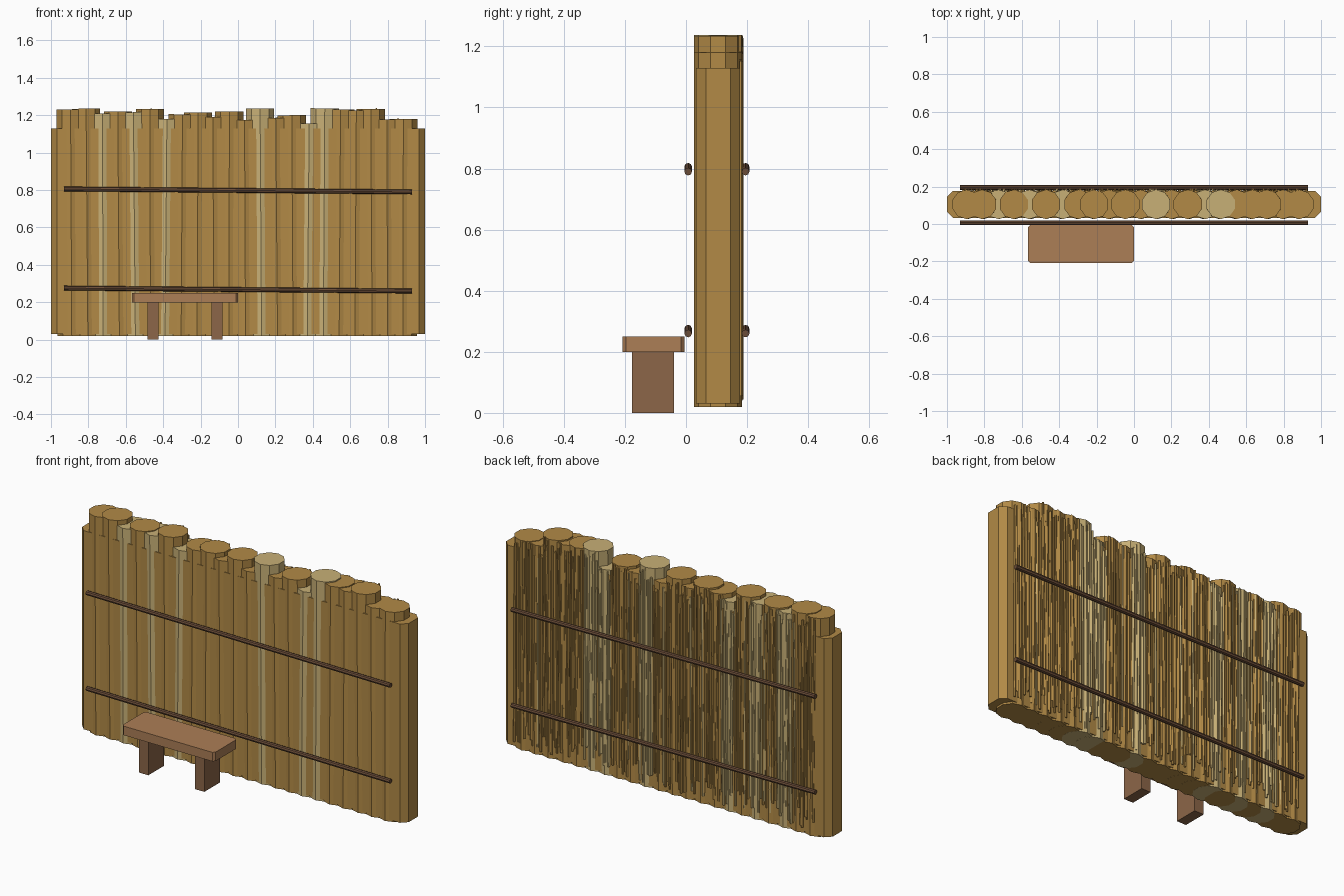
import bpy, bmesh, math, random
from mathutils import Vector, Matrix

random.seed(4)
cube = bpy.data.objects.get("Cube")
if cube:
    bpy.data.objects.remove(cube, do_unlink=True)


def material(name, srgb):
    col = [(c / 255 / 12.92) if c < 11 else ((c / 255 + 0.055) / 1.055) ** 2.4 for c in srgb] + [1]
    m = bpy.data.materials.new(name)
    m.use_nodes = True
    m.diffuse_color = col
    m.node_tree.nodes["Principled BSDF"].inputs["Base Color"].default_value = col
    return m


GOLD = material("golden_cane", (178, 138, 70))
PALE = material("pale_cane", (200, 176, 118))
SEAT = material("seat_wood", (172, 126, 86))
LEG = material("leg_wood", (140, 102, 72))
ROD = material("dark_rod", (106, 76, 55))


def finish(name, bm, mats):
    bmesh.ops.recalc_face_normals(bm, faces=bm.faces)
    me = bpy.data.meshes.new(name)
    bm.to_mesh(me)
    bm.free()
    for m in mats:
        me.materials.append(m)
    ob = bpy.data.objects.new(name, me)
    bpy.context.collection.objects.link(ob)
    return ob


def stick(bm, a, b, r, sides, mat=0, turn=0.0):
    """Straight prism from a to b."""
    a, b = Vector(a), Vector(b)
    d = b - a
    old = set(bm.faces)
    # A vertical prism keeps its flat sides facing front and back
    q = Vector((0, 0, 1)).rotation_difference(d).to_matrix().to_4x4()
    mtx = Matrix.Translation((a + b) / 2) @ q @ Matrix.Rotation(turn, 4, "Z")
    bmesh.ops.create_cone(bm, cap_ends=True, segments=sides, radius1=r, radius2=r,
                          depth=d.length, matrix=mtx)
    for f in set(bm.faces) - old:
        f.material_index = mat


def box(name, lo, hi, mat, chamfer=0.0):
    """Box with optional chamfered upright edges."""
    lo, hi = Vector(lo), Vector(hi)
    bm = bmesh.new()
    bmesh.ops.create_cube(bm, size=1, matrix=Matrix.Translation((lo + hi) / 2)
                          @ Matrix.Diagonal((*(hi - lo), 1)))
    if chamfer:
        upright = [e for e in bm.edges if abs(e.verts[0].co.z - e.verts[1].co.z) > 0.001]
        bmesh.ops.bevel(bm, geom=upright, offset=chamfer, segments=1, affect="EDGES")
    return finish(name, bm, [mat])


# Solid core of the fence with chamfered ends
MID = 0.105
box("fence_core", (-1, MID - 0.072, 0.03), (1, MID + 0.072, 1.13), GOLD, 0.032)

# Row of overlapping poles with uneven tops
tops = [1.23, 1.235, 1.21, 1.22, 1.216, 1.234, 1.18, 1.205, 1.215, 1.19, 1.22,
        1.175, 1.236, 1.185, 1.2, 1.155, 1.237, 1.23, 1.225, 1.233, 1.178, 1.181]
pale = {2, 4, 6, 12, 15, 16}
first, step = -0.892, 0.0845
bm = bmesh.new()
for i, top in enumerate(tops):
    x = first + i * step
    lean = random.uniform(-0.006, 0.006)
    stick(bm, (x - lean, MID, 0.02), (x + lean, MID, top), 0.079, 10,
          int(i in pale), math.pi / 10 * (10 % 4 == 0))
finish("fence_poles", bm, [GOLD, PALE])

# Thin straws covering the back
bm = bmesh.new()
count = 170
for i in range(count):
    x = -0.91 + 1.83 * i / (count - 1) + random.uniform(-0.004, 0.004)
    pole = min(len(tops) - 1, max(0, round((x - first) / step)))
    low = random.uniform(0.04, 0.16)
    high = tops[pole] + random.uniform(-0.07, 0.006)
    lean = random.uniform(-0.006, 0.006)
    y = MID + random.uniform(0.071, 0.077)
    stick(bm, (x - lean, y, low), (x + lean, y, high), random.uniform(0.004, 0.007), 5,
          int(pole in pale or random.random() < 0.12))
finish("back_straws", bm, [GOLD, PALE])

# Slightly sloping tie rods, two on each side
for side, y in (("front", 0.007), ("back", 0.195)):
    for level, z in (("lower", 0.268), ("upper", 0.798)):
        bm = bmesh.new()
        stick(bm, (-0.93, y, z + 0.008), (0.93, y, z - 0.008), 0.0125, 8)
        finish(f"{side}_{level}_rod", bm, [ROD])

# Bench
box("bench_seat", (-0.567, -0.208, 0.2), (0, -0.005, 0.25), SEAT, 0.012)
for side, x in (("right", -0.455), ("left", -0.112)):
    box(f"bench_{side}_leg", (x - 0.029, -0.176, 0), (x + 0.029, -0.04, 0.2), LEG)
